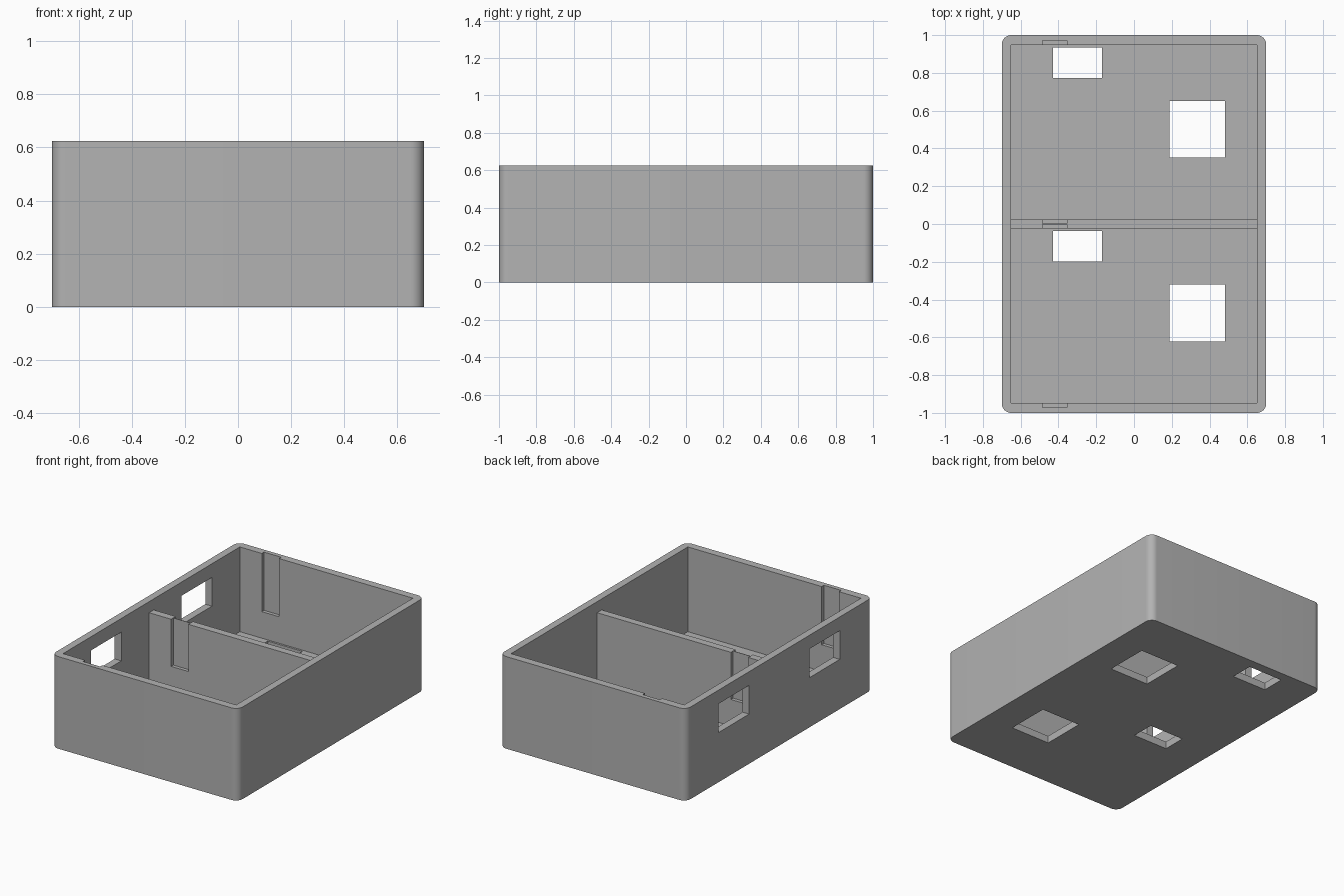
import bpy
import bmesh
from mathutils import Vector

default = bpy.data.objects.get("Cube")
if default:
    bpy.data.objects.remove(default, do_unlink=True)

grey = bpy.data.materials.new("plain grey")
grey.use_nodes = True
colour = (0.45, 0.45, 0.45, 1)
grey.diffuse_color = colour
grey.node_tree.nodes["Principled BSDF"].inputs["Base Color"].default_value = colour

# Main sizes
HALF_X, HALF_Y, HEIGHT = 0.70, 1.0, 0.625
IN_X, IN_Y = 0.65, 0.9475
FLOOR, RADIUS = 0.05, 0.05
DIVIDER_TOP, DIVIDER_HALF = 0.55, 0.025
PITCH = 0.972
GROOVE_DEPTH, GROOVE_BOTTOM = 0.0235, 0.23
OVER = 0.1


def box(name, x, y, z, corner_radius=0):
    """Box from (min, max) ranges, with optional rounded upright edges."""
    bm = bmesh.new()
    bmesh.ops.create_cube(bm, size=1)
    for v in bm.verts:
        v.co = Vector([r[0] if c < 0 else r[1] for c, r in zip(v.co, (x, y, z))])
    if corner_radius:
        upright = [e for e in bm.edges
                   if abs(e.verts[0].co.z - e.verts[1].co.z) > 0.01]
        bmesh.ops.bevel(bm, geom=upright, offset=corner_radius, segments=10,
                        profile=0.5, affect='EDGES')
    mesh = bpy.data.meshes.new(name)
    bm.to_mesh(mesh)
    bm.free()
    mesh.materials.append(grey)
    obj = bpy.data.objects.new(name, mesh)
    bpy.context.collection.objects.link(obj)
    return obj


def cut(target, x, y, z):
    """Remove a box-shaped volume from the target."""
    cutter = box("cutter", x, y, z)
    cutter.hide_render = True
    mod = target.modifiers.new("cut", 'BOOLEAN')
    mod.operation = 'DIFFERENCE'
    mod.solver = 'EXACT'
    mod.object = cutter
    bpy.context.view_layer.objects.active = target
    bpy.ops.object.modifier_apply(modifier=mod.name)
    bpy.data.objects.remove(cutter, do_unlink=True)


# Open tray with rounded outer corners and a square cavity
tray = box("tray", (-HALF_X, HALF_X), (-HALF_Y, HALF_Y), (0, HEIGHT), RADIUS)
cut(tray, (-IN_X, IN_X), (-IN_Y, IN_Y), (FLOOR, HEIGHT + OVER))

# Lower wall between the two compartments, set slightly into the side walls
divider = box("divider", (-IN_X - 0.01, IN_X + 0.01),
              (-DIVIDER_HALF, DIVIDER_HALF), (FLOOR - 0.01, DIVIDER_TOP))

# Openings repeated in each compartment
through_floor = (-OVER, FLOOR + OVER)
for shift in (0, -PITCH):
    cut(tray, (0.187, 0.483), (0.351 + shift, 0.652 + shift), through_floor)
    cut(tray, (-0.43, -0.17), (0.774 + shift, 0.934 + shift), through_floor)
    cut(tray, (-HALF_X - OVER, -IN_X + OVER),
        (0.323 + shift, 0.649 + shift), (0.337, 0.532))

# Guide grooves in the end walls and on both faces of the divider
groove_x = (-0.485, -0.355)
groove_z = (GROOVE_BOTTOM, HEIGHT + OVER)
for side in (-1, 1):
    end = sorted((side * (IN_Y - OVER), side * (IN_Y + GROOVE_DEPTH)))
    cut(tray, groove_x, end, groove_z)
    mid = sorted((side * (DIVIDER_HALF - GROOVE_DEPTH), side * (DIVIDER_HALF + OVER)))
    cut(divider, groove_x, mid, groove_z)

# Smooth the rounded corners while keeping the edges crisp
for obj in (tray, divider):
    bpy.ops.object.select_all(action='DESELECT')
    obj.select_set(True)
    bpy.context.view_layer.objects.active = obj
    bpy.ops.object.shade_smooth_by_angle()
